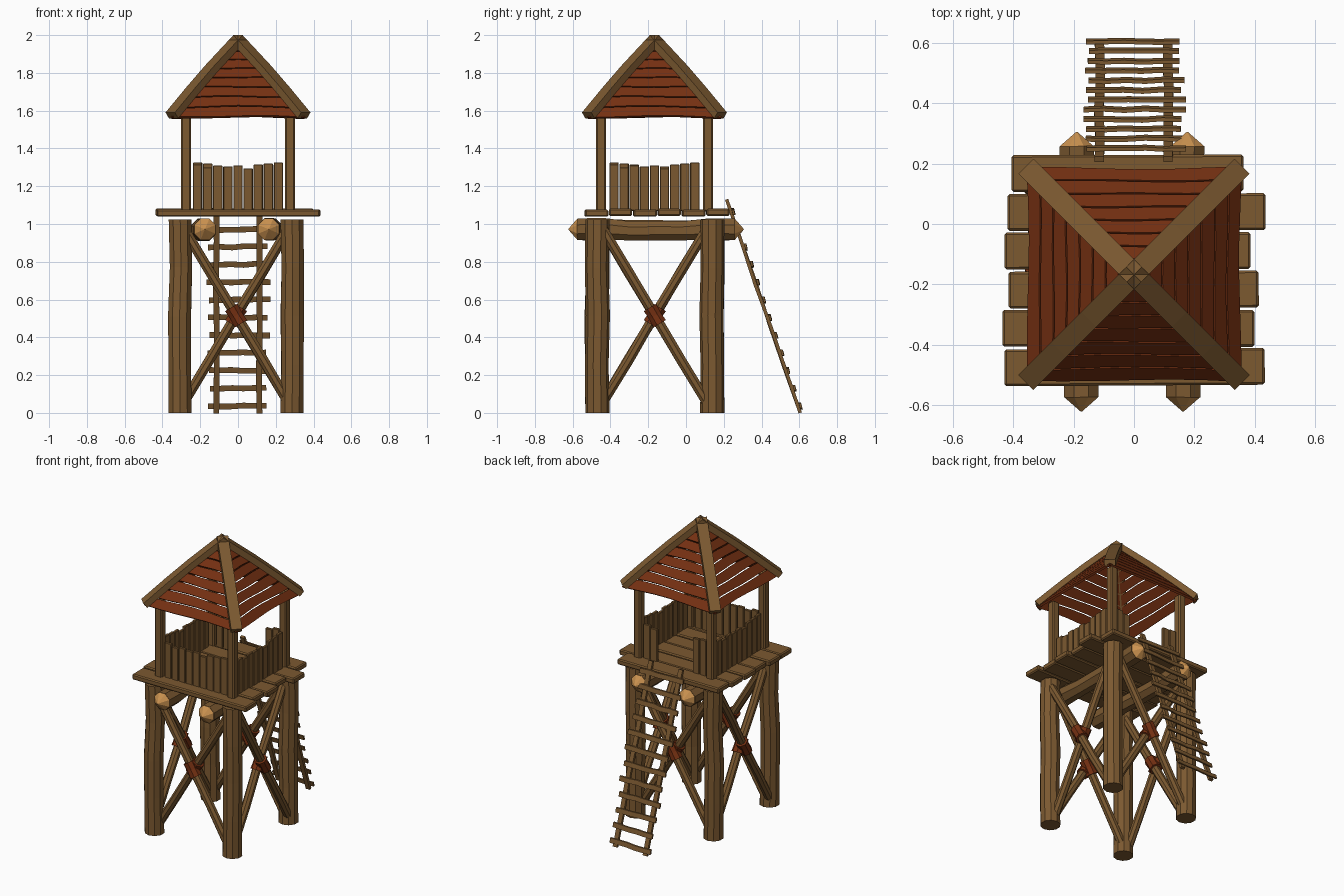
import bpy, bmesh, math, random
from mathutils import Vector, Matrix

random.seed(4)
if "Cube" in bpy.data.objects:
    bpy.data.objects.remove(bpy.data.objects["Cube"], do_unlink=True)


def material(name, rgb):
    mat = bpy.data.materials.new(name)
    mat.use_nodes = True
    mat.diffuse_color = (*rgb, 1)
    bsdf = mat.node_tree.nodes["Principled BSDF"]
    bsdf.inputs["Base Color"].default_value = (*rgb, 1)
    bsdf.inputs["Roughness"].default_value = 0.9
    return mat


WOOD = material("brown_wood", (0.2, 0.1, 0.03))
RED = material("red_wood", (0.18, 0.03, 0.006))
PALE = material("pale_cut_wood", (0.6, 0.29, 0.08))


def finish(name, bm, mat, bevel=0):
    bmesh.ops.recalc_face_normals(bm, faces=bm.faces)
    mesh = bpy.data.meshes.new(name)
    bm.to_mesh(mesh)
    bm.free()
    mesh.materials.append(mat)
    obj = bpy.data.objects.new(name, mesh)
    bpy.context.collection.objects.link(obj)
    if bevel:
        mod = obj.modifiers.new("Bevel", "BEVEL")
        mod.width = bevel
        mod.segments = 1
    return obj


def box(name, center, size, tilt=0, mat=WOOD, bevel=0.004):
    bm = bmesh.new()
    bmesh.ops.create_cube(bm, size=1, matrix=Matrix.Translation(center)
                          @ Matrix.Rotation(tilt, 4, "Z") @ Matrix.Diagonal((*size, 1)))
    return finish(name, bm, mat, bevel)


def sweep(name, path, section, scales=None, mat=WOOD):
    """Sweep a closed cross-section along a nearly straight path."""
    path = [Vector(p) for p in path]
    rot = (path[-1] - path[0]).to_track_quat("Z", "Y")
    scales = scales or [1] * len(path)
    bm = bmesh.new()
    rings = [[bm.verts.new(p + rot @ Vector((x * s, y * s, 0))) for x, y in section]
             for p, s in zip(path, scales)]
    n = len(section)
    for a, b in zip(rings, rings[1:]):
        for i in range(n):
            bm.faces.new((a[i], a[(i + 1) % n], b[(i + 1) % n], b[i]))
    bm.faces.new(rings[0])
    bm.faces.new(rings[-1])
    return finish(name, bm, mat)


def circle(r, n):
    return [(r * math.cos(math.tau * (i + 0.5) / n), r * math.sin(math.tau * (i + 0.5) / n))
            for i in range(n)]


def rect(w, h):
    return [(-w / 2, -h / 2), (w / 2, -h / 2), (w / 2, h / 2), (-w / 2, h / 2)]


def crooked(a, b, steps=4, amount=0.005):
    """Path from a to b with slight hand-hewn bends between the ends."""
    a, b = Vector(a), Vector(b)
    path = [a.lerp(b, i / steps) for i in range(steps + 1)]
    for p in path[1:-1]:
        p += Vector([random.uniform(-amount, amount) for _ in range(3)])
    return path


CX, CY = -0.01, -0.165      # middle of the leg frame
HALF = 0.3

# Legs
for sx in (-1, 1):
    for sy in (-1, 1):
        x, y = CX + sx * 0.296, CY + sy * 0.304
        name = f"{'front' if sy < 0 else 'back'}_{'left' if sx > 0 else 'right'}_leg"
        sweep(name, crooked((x, y, 0), (x, y, 1.025)), circle(0.064, 10),
              [1, 0.97, 1, 0.97, 1])

# Crossed braces with red bindings on all four sides
for side in range(4):
    turn = Matrix.Translation((CX, CY, 0)) @ Matrix.Rotation(side * math.pi / 2, 4, "Z")
    for s in (-1, 1):
        y = -HALF + s * 0.014
        low, high = turn @ Vector((-s * 0.285, y, 0.04)), turn @ Vector((s * 0.285, y, 0.99))
        sweep("cross_brace", crooked(low, high, 4, 0.003), circle(0.028, 8))
        mid, along = (low + high) / 2, (high - low).normalized() * 0.05
        sweep("brace_binding", [mid - along, mid, mid + along], circle(0.041, 8),
              [1, 0.92, 1], RED)

# Two support logs with pale pointed ends
for x0, x1 in ((-0.175, -0.19), (0.163, 0.177)):
    start, end = Vector((x0, -0.575, 0.972)), Vector((x1, 0.258, 0.972))
    path = crooked(start, end, 6, 0.004)
    for p in path[2:5]:
        p.z -= 0.005
    sweep("support_log", path, circle(0.062, 8), [1, 1, 0.88, 0.9, 0.88, 1, 1])
    for base, d in ((start, -1), (end, 1)):
        sweep("log_point", [base, base + Vector((0, d * 0.048, 0))], circle(0.061, 8),
              [1, 0.03], PALE)

# Deck planks: left and right ends, from front to back
ends = [(-0.43, 0.434), (-0.437, 0.4), (-0.417, 0.414), (-0.43, 0.387), (-0.42, 0.437), (-0.407, 0.364)]
for i, (x0, x1) in enumerate(ends):
    box("deck_plank", ((x0 + x1) / 2, -0.475 + i * 0.1287, 1.058 + 0.004 * (i % 2)),
        (x1 - x0, 0.122, 0.038), random.uniform(-0.006, 0.006), bevel=0.007)

# Upper posts
PY = -0.167
for sx in (-1, 1):
    for sy in (-1, 1):
        box("roof_post", (sx * 0.275, PY + sy * 0.283, 1.33), (0.053, 0.053, 0.53), bevel=0.008)

# Railing boards, with an opening at the back for the ladder
tops = [1.315, 1.3, 1.31, 1.305, 1.31, 1.295, 1.315, 1.32, 1.325]
for side in range(4):
    turn = Matrix.Translation((0, PY, 0)) @ Matrix.Rotation(side * math.pi / 2, 4, "Z")
    for i, top in enumerate(tops):
        if side == 2 and 2 <= i <= 6:
            continue
        pos = turn @ Vector(((i - 4) * 0.0535, -0.28, (top + 1.07) / 2))
        box("railing_board", pos, (0.049, 0.02, top - 1.07),
            side * math.pi / 2 + random.uniform(-0.04, 0.04), bevel=0.003)

# Roof: rows of red boards with narrow gaps on four slopes
ROWS, STEPS = 8, 6
for side in range(4):
    turn = Matrix.Translation((0, PY, 0)) @ Matrix.Rotation(side * math.pi / 2, 4, "Z")
    for row in range(ROWS):
        bm = bmesh.new()
        lines = []
        for t, phase in ((row / ROWS, row), ((row + 0.9) / ROWS, row + 1)):
            line = []
            for k in range(STEPS + 1):
                u = 2 * k / STEPS - 1
                tt = t + 0.008 * math.sin(3.5 * u + phase * 1.3 + side) * (1 - t)
                tt += 0.012 * (1 - u * u) * (1 - t)
                w = 0.35 * (1 - tt)
                z = 1.563 + 0.395 * tt + 0.012 * math.sin(math.pi * tt)
                line.append(bm.verts.new(turn @ Vector((u * w, -w, z))))
            lines.append(line)
        for k in range(STEPS):
            bm.faces.new((lines[0][k], lines[0][k + 1], lines[1][k + 1], lines[1][k]))
        board = finish("roof_board", bm, RED)
        solid = board.modifiers.new("Thickness", "SOLIDIFY")
        solid.thickness = 0.014
        solid.offset = 0

# Hip beams along the roof corners
for k in range(4):
    d = Vector((math.cos(math.pi * (k / 2 + 0.25)), math.sin(math.pi * (k / 2 + 0.25)), 0))
    path = []
    for r, lift in ((0.495, 0), (0.34, 0.008), (0.2, 0.01), (-0.013, 0)):
        p = d * r
        path.append((p.x, PY + p.y, 1.974 - 0.806 * r + lift))
    sweep("hip_beam", path, rect(0.07, 0.04))

# Ladder leaning on the back
foot, head = Vector((0, 0.605, 0)), Vector((0, 0.215, 1.13))
for x in (-0.115, 0.113):
    off = Vector((x, 0, 0))
    sweep("ladder_rail", crooked(foot + off, head + off, 5, 0.003), rect(0.031, 0.018))
for i in range(12):
    c = foot.lerp(head, (0.037 + i * 0.0935) / 1.13) + Vector((0, 0.014, 0))
    x0, x1 = -0.16 + random.uniform(-0.015, 0.012), 0.162 + random.uniform(-0.015, 0.012)
    dz = random.uniform(-0.004, 0.004)
    path = crooked(c + Vector((x0, 0, dz)), c + Vector((x1, 0, -dz)), 5, 0.003)
    sweep("ladder_rung", path, [(-0.002, -0.015), (0.01, -0.015), (0.002, 0.015), (-0.01, 0.015)])
